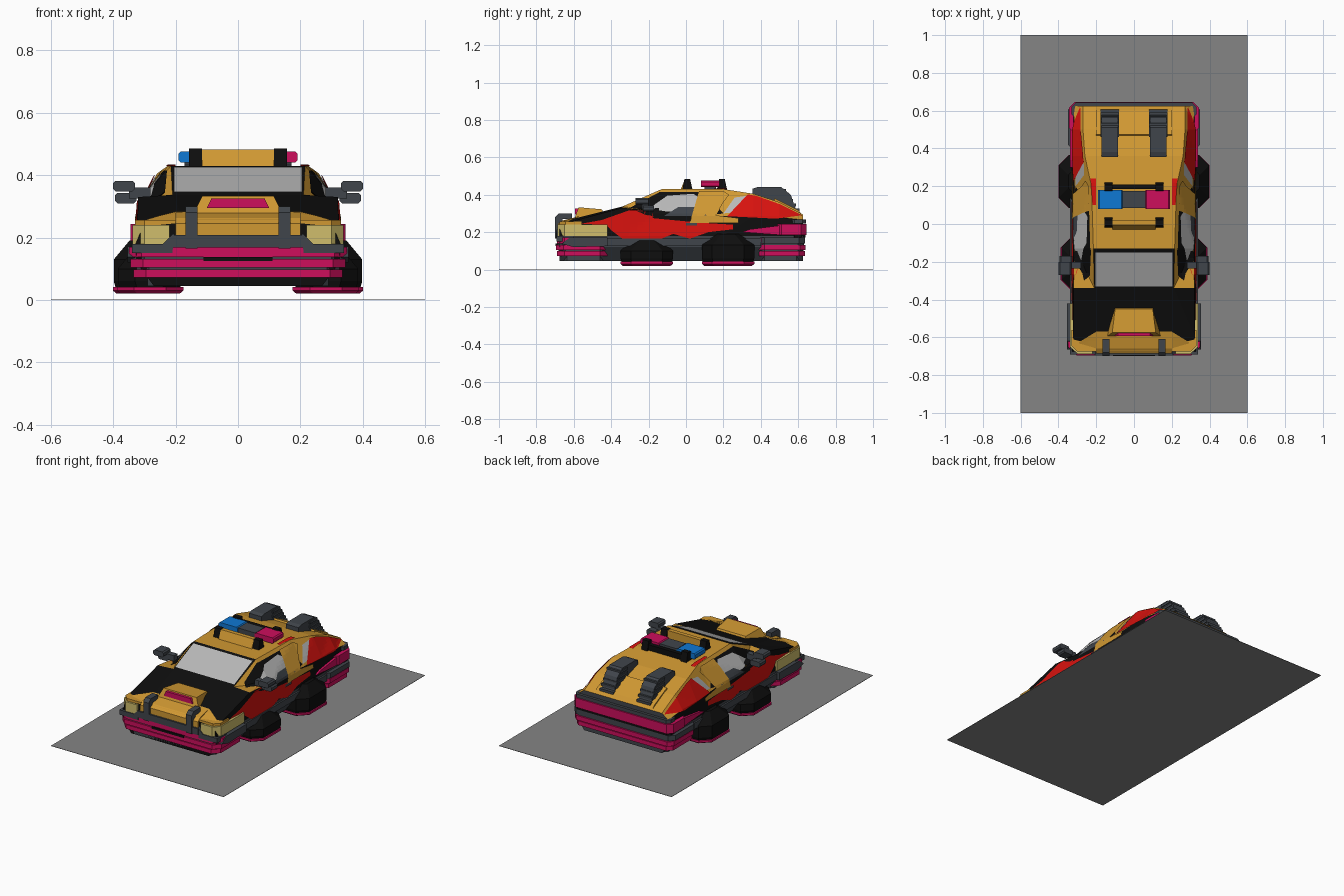
import bpy, bmesh
from mathutils import Vector
from mathutils.bvhtree import BVHTree

if "Cube" in bpy.data.objects:
    bpy.data.objects.remove(bpy.data.objects["Cube"])


def mat(name, r, g, b):
    m = bpy.data.materials.new(name)
    m.diffuse_color = [(c / 255 / 12.92 if c < 11 else ((c / 255 + .055) / 1.055) ** 2.4) for c in (r, g, b)] + [1]
    m.use_nodes = True
    m.node_tree.nodes["Principled BSDF"].inputs["Base Color"].default_value = m.diffuse_color
    return m


GOLD = mat("gold", 208, 152, 50)
BLACK = mat("black", 14, 14, 14)
DARK = mat("dark grey", 64, 69, 75)
PINK = mat("magenta", 205, 14, 92)
RED = mat("red", 215, 18, 14)
BLUE = mat("blue", 15, 120, 212)
CREAM = mat("cream", 208, 190, 108)
GLASS = mat("light grey glass", 184, 184, 184)
BASE = mat("base grey", 133, 133, 133)


def finish(name, bm, *mats):
    me = bpy.data.meshes.new(name)
    bm.to_mesh(me)
    for m in mats:
        me.materials.append(m)
    ob = bpy.data.objects.new(name, me)
    bpy.context.collection.objects.link(ob)
    return ob


def prism(name, pts, axis, a, b, m, mirror=False):
    """Extrude a 2D outline along an axis: x -> (y,z), y -> (x,z), z -> (x,y)."""
    bm = bmesh.new()
    for s in ((1, -1) if mirror else (1,)):
        rings = []
        for h in (a, b):
            ring = []
            for u, v in pts:
                co = {'x': (h, u, v), 'y': (u, h, v), 'z': (u, v, h)}[axis]
                ring.append(bm.verts.new((co[0] * s, co[1], co[2])))
            rings.append(ring)
        n = len(pts)
        bm.faces.new(rings[0])
        bm.faces.new(rings[1])
        for i in range(n):
            bm.faces.new((rings[0][i], rings[0][(i + 1) % n], rings[1][(i + 1) % n], rings[1][i]))
    bmesh.ops.recalc_face_normals(bm, faces=bm.faces)
    return finish(name, bm, m)


def box(name, x0, x1, y0, y1, z0, z1, m, mirror=False):
    return prism(name, [(x0, y0), (x1, y0), (x1, y1), (x0, y1)], 'z', z0, z1, m, mirror)


def chamfered(x0, x1, y0, y1, c):
    return [(x0 + c, y0), (x1 - c, y0), (x1, y0 + c), (x1, y1 - c),
            (x1 - c, y1), (x0 + c, y1), (x0, y1 - c), (x0, y0 + c)]


# Body shell: y, belt x, belt z, roof edge x, roof z
stations = [(-.675, .305, .235, .16, .25), (-.60, .322, .26, .18, .272), (-.34, .32, .33, .21, .337),
            (-.13, .315, .31, .215, .43), (.20, .315, .285, .225, .43), (.36, .32, .285, .26, .405),
            (.50, .32, .28, .27, .36), (.625, .315, .265, .27, .295)]
bm = bmesh.new()
rings = []
for y, bx, bz, rx, rz in stations:
    half = [(.27, .045), (.325, .12), (.328, .18), (bx, bz), (rx, rz)]
    rings.append([bm.verts.new((x, y, z)) for x, z in half] +
                 [bm.verts.new((-x, y, z)) for x, z in reversed(half)])
for i in range(len(rings) - 1):
    for j in range(10):
        k = (j + 1) % 10
        f = bm.faces.new((rings[i][j], rings[i][k], rings[i + 1][k], rings[i + 1][j]))
        if j in (0, 1, 7, 8, 9):
            f.material_index = 1                       # sills and floor
        elif j in (3, 5):
            f.material_index = 2 if i > 1 else 0       # pillars
        elif j == 4:
            f.material_index = 2 if i > 2 else 0       # roof and rear deck
bm.faces.new(rings[0])
bm.faces.new(rings[-1]).material_index = 1
bmesh.ops.recalc_face_normals(bm, faces=bm.faces)
bmesh.ops.triangulate(bm, faces=bm.faces)
shell = BVHTree.FromBMesh(bm)
finish("body_shell", bm, BLACK, DARK, GOLD)


def drape(name, pts, axis, off, m):
    """Thin painted plate laid on the shell, on both sides (x) or on top (z)."""
    bm = bmesh.new()
    for s in ((1, -1) if axis == 'x' else (1,)):
        sub = bmesh.new()
        out = Vector((s, 0, 0)) if axis == 'x' else Vector((0, 0, 1))
        sub.faces.new([sub.verts.new((s, u, v) if axis == 'x' else (u, v, 1)) for u, v in pts])
        bmesh.ops.triangulate(sub, faces=sub.faces)
        cuts = [(Vector((0, st[0], 0)), Vector((0, 1, 0))) for st in stations]
        cuts += [(Vector((0, i * .04 - .7, 0)), Vector((0, 1, 0))) for i in range(36)]
        if axis == 'x':
            cuts += [(Vector((0, 0, .12 + i * .015)), Vector((0, 0, 1))) for i in range(22)]
        else:
            cuts += [(Vector((i * .04 - .32, 0, 0)), Vector((1, 0, 0))) for i in range(17)]
        for co, no in cuts:
            bmesh.ops.bisect_plane(sub, geom=sub.verts[:] + sub.edges[:] + sub.faces[:], plane_co=co, plane_no=no)
        for v in sub.verts:
            hit = shell.ray_cast(v.co, -out)[0] or shell.find_nearest(v.co)[0]
            v.co = hit + out * off
        sub.normal_update()
        for f in sub.faces:
            if f.normal.dot(out) < 0:
                f.normal_flip()
        tmp = bpy.data.meshes.new("tmp")
        sub.to_mesh(tmp)
        bm.from_mesh(tmp)
        bpy.data.meshes.remove(tmp)
    return finish(name, bm, m)


# Painted side panels and windows
drape("red_fender", [(-.56, .245), (-.45, .265), (-.28, .325), (-.15, .315), (-.18, .275), (.08, .25), (.25, .24),
                     (.25, .215), (.12, .2), (.02, .165), (-.1, .2), (-.17, .15), (-.32, .15), (-.3, .2),
                     (-.4, .21), (-.36, .235)], 'x', .004, RED)
drape("side_window_frame", [(-.3, .33), (-.14, .415), (.1, .415), (.2, .3), (0, .275), (-.2, .285)], 'x', .004, BLACK)
drape("side_window", [(-.2, .325), (-.1, .395), (.04, .405), (.09, .37), (.05, .31), (-.1, .31)], 'x', .006, GLASS)
drape("door_panel", [(-.12, .285), (-.04, .335), (.1, .335), (.12, .285)], 'x', .008, DARK)
drape("gold_pillar", [(.02, .25), (.04, .28), (.1, .29), (.13, .35), (.07, .42), (.2, .42), (.23, .40), (.2, .36),
                      (.16, .29), (.28, .275), (.28, .25)], 'x', .009, GOLD)
drape("rear_side_window", [(.2, .3), (.26, .385), (.33, .395), (.3, .31)], 'x', .004, GLASS)
drape("red_rear_quarter", [(.22, .285), (.33, .402), (.38, .393), (.5, .35), (.62, .29), (.48, .272)],
      'x', .007, RED)
drape("sill_patch", [(.38, .15), (.4, .17), (.5, .165), (.52, .14), (.42, .13)], 'x', .006, PINK)
drape("door_handle", [(0, .235), (0, .25), (.06, .25), (.06, .235)], 'x', .009, DARK)
drape("windshield", [(-.205, -.33), (.205, -.33), (.205, -.15), (.165, -.185), (-.165, -.185), (-.205, -.15)],
      'z', .005, GLASS)
drape("nose_paint", [(-.3, -.67), (.3, -.67), (.29, -.625), (.2, -.57), (-.2, -.57), (-.29, -.625)], 'z', .005, GOLD)
for s in (1, -1):
    drape("red_roof_edge", [(s * .2, .1), (s * .22, .1), (s * .23, .24), (s * .2, .24)], 'z', .005, RED)

# Hood bump with magenta intake
bm = bmesh.new()
back = [bm.verts.new(c) for c in [(-.1, -.44, .30), (.1, -.44, .30), (.1, -.45, .322), (-.1, -.45, .322)]]
front = [bm.verts.new(c) for c in [(-.15, -.6, .26), (.15, -.6, .26), (.115, -.575, .333), (-.115, -.575, .333)]]
for i in range(4):
    bm.faces.new((back[i], back[(i + 1) % 4], front[(i + 1) % 4], front[i]))
bm.faces.new(back)
bm.faces.new(front)
bmesh.ops.recalc_face_normals(bm, faces=bm.faces)
finish("hood_bump", bm, GOLD)
prism("hood_intake", [(-.1, .295), (.1, .295), (.085, .326), (-.085, .326)], 'y', -.594, -.575, PINK)

# Nose, headlights and guard
prism("nose_panel", [(-.685, .2), (-.685, .245), (-.66, .262), (-.59, .28), (-.59, .2)], 'x', -.2, .2, GOLD)
prism("headlight", [(.22, -.687), (.3, -.687), (.338, -.65), (.338, -.42), (.31, -.42), (.22, -.6)],
      'z', .178, .24, CREAM, True)
prism("headlight_trim", [(-.21, .15), (-.34, .15), (-.34, .18), (-.24, .18), (-.205, .215)], 'y', -.692, -.6, DARK, True)
prism("headlight_cap", [(.2, -.675), (.3, -.675), (.33, -.645), (.33, -.56), (.2, -.6)], 'z', .24, .256, GOLD, True)
prism("guard_bar", [(-.7, .165), (-.7, .28), (-.68, .3), (-.61, .3), (-.61, .27), (-.66, .27), (-.67, .165)],
      'x', .13, .168, DARK, True)
box("guard_crossbar", -.21, .21, -.696, -.66, .168, .208, DARK)

# Layered bumpers: half width, z range, reach, colour
for i, (w, z0, z1, d, m) in enumerate([(.29, .045, .072, .02, DARK), (.335, .072, .098, .005, PINK),
                                       (.325, .098, .104, .012, DARK), (.345, .104, .132, 0, PINK),
                                       (.34, .132, .138, .01, DARK), (.35, .138, .17, .005, PINK)]):
    prism("front_bumper_layer", chamfered(-w, w, -.695 + d, -.42, .04), 'z', z0, z1, m)
    prism("rear_bumper_layer", chamfered(-w, w, .39, .64 - d, .03), 'z', z0, z1, m if i < 5 else DARK)
box("bumper_slot", -.11, .11, -.699, -.68, .125, .138, BLACK)
prism("bumper_side_trim", [(-.665, .138), (-.62, .172), (-.42, .172), (-.42, .125), (-.6, .12)],
      'x', .33, .354, DARK, True)
prism("tail_light_band", chamfered(-.345, .345, .48, .645, .03), 'z', .185, .243, PINK)
prism("tail_light_side", [(.3, .2), (.5, .185), (.5, .235), (.34, .215)], 'x', .32, .338, PINK, True)
prism("tail_trim", chamfered(-.33, .33, .56, .642, .02), 'z', .246, .268, DARK)
prism("tail_slot", chamfered(-.33, .33, .56, .638, .02), 'z', .17, .185, BLACK)
box("side_skirt", .3, .338, -.42, .4, .125, .165, DARK, True)


# Hover pods: stacked chamfered rings
def pod(name, cy, x0, x1, layers, m):
    bm = bmesh.new()
    for s in (1, -1):
        rs = [[bm.verts.new((x * s, y, z)) for x, y in
               chamfered(x0 + i, x1 - i, cy - .14 + i, cy + .14 - i, .055)] for i, z in layers]
        for a, b in zip(rs, rs[1:]):
            for k in range(8):
                bm.faces.new((a[k], a[(k + 1) % 8], b[(k + 1) % 8], b[k]))
        bm.faces.new(rs[0])
        bm.faces.new(rs[-1])
    bmesh.ops.recalc_face_normals(bm, faces=bm.faces)
    finish(name, bm, m)


for label, cy, x1, top in (("front", -.21, .385, .16), ("rear", .225, .398, .19)):
    pod(label + "_pod", cy, .18, x1, [(.005, .042), (0, .06), (0, top - .06), (.05, top)], BLACK)
    pod(label + "_pod_skirt", cy, .175, x1 + .003, [(.012, .02), (0, .03), (0, .042)], PINK)

# Wing mirrors
prism("mirror_head", chamfered(.33, .4, .348, .382, .008), 'y', -.27, -.2, DARK, True)
prism("mirror_lower", chamfered(.325, .395, .31, .343, .008), 'y', -.23, -.17, DARK, True)
box("mirror_arm", .28, .35, -.235, -.2, .325, .36, DARK, True)

# Roof light bar and mounts
box("light_bar_centre", -.06, .06, .085, .175, .44, .472, DARK)
prism("light_bar_magenta", chamfered(.06, .19, .44, .476, .007), 'y', .08, .18, PINK)
prism("light_bar_blue", chamfered(-.19, -.06, .44, .476, .007), 'y', .08, .18, BLUE)
for y in (-.02, .165):
    prism("roof_bracket", [(y, .425), (y + .012, .485), (y + .042, .485), (y + .055, .425)], 'x', .115, .157, BLACK, True)
prism("roof_wedge", [(-.03, .425), (-.006, .482), (.02, .482), (.02, .425)], 'x', -.115, .115, GOLD)
box("roof_crossbar", -.115, .115, .185, .21, .43, .465, BLACK)
box("light_bar_foot", -.05, .05, .1, .16, .425, .442, DARK)

# Rear deck and exhaust boxes with stepped louvres
prism("rear_deck_panel", [(.465, .36), (.475, .38), (.6, .318), (.62, .295), (.5, .34)], 'x', -.2, .2, GOLD)
prism("exhaust_box", [(.355, .39), (.355, .432), (.38, .44), (.51, .44), (.56, .4), (.595, .3), (.5, .34)],
      'x', .085, .172, DARK, True)
for i in range(5):
    box("exhaust_louvre", .08, .177, .46, .535 + .018 * i, .415 - .026 * i, .43 - .026 * i, DARK, True)

# Flat base sheet under the vehicle
box("base_plate", -.6, .6, -1, 1, 0, .002, BASE)
